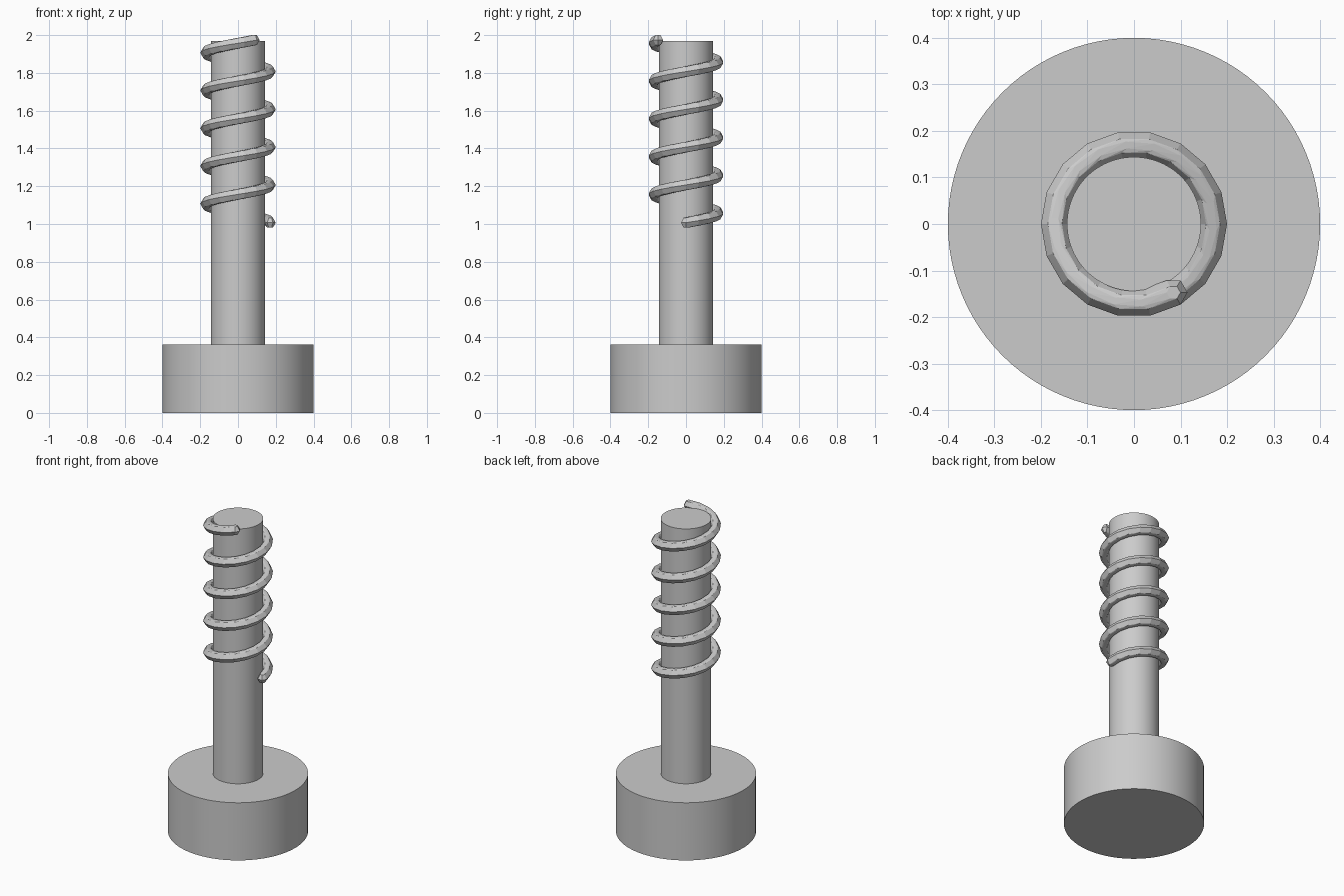
import bpy, bmesh
from math import radians, sin, cos
from mathutils import Matrix, Vector

cube = bpy.data.objects.get("Cube")
if cube:
    bpy.data.objects.remove(cube, do_unlink=True)

# Single grey material
grey = bpy.data.materials.new("plain_grey")
grey.use_nodes = True
colour = (0.6, 0.6, 0.6, 1)
grey.diffuse_color = colour
grey.node_tree.nodes["Principled BSDF"].inputs["Base Color"].default_value = colour


def cylinder(name, radius, bottom, top):
    bpy.ops.mesh.primitive_cylinder_add(vertices=96, radius=radius, depth=top - bottom,
                                        location=(0, 0, (bottom + top) / 2))
    ob = bpy.context.object
    ob.name = name
    ob.data.materials.append(grey)
    bpy.ops.object.shade_smooth_by_angle(angle=radians(30))
    return ob


# Head and shaft
HEAD_TOP = 0.363
cylinder("head", 0.4, 0, HEAD_TOP)
cylinder("shaft", 0.144, HEAD_TOP - 0.02, 1.968)

# Thread: faceted beads along a helix, each neighbouring pair wrapped in a hull
STEP, SEGMENTS, PITCH = 20, 87, 0.2
COIL, BEAD, START = 0.17, 0.03, 1.007


def bead_points(i):
    place = (Matrix.Translation((0, 0, START + PITCH * STEP * i / 360))
             @ Matrix.Rotation(radians(STEP * i), 4, 'Z')
             @ Matrix.Translation((COIL, 0, 0)))
    for polar in (30, 90, 150):
        p = radians(polar)
        for k in range(6):
            a = radians(60 * k)
            yield place @ (BEAD * Vector((sin(p) * cos(a), sin(p) * sin(a), cos(p))))


bm = bmesh.new()
for i in range(SEGMENTS):
    verts = [bm.verts.new(p) for j in (i, i + 1) for p in bead_points(j)]
    hull = bmesh.ops.convex_hull(bm, input=verts)
    inside = [v for v in set(hull["geom_interior"] + hull["geom_unused"])
              if isinstance(v, bmesh.types.BMVert)]
    bmesh.ops.delete(bm, geom=inside, context='VERTS')
bmesh.ops.recalc_face_normals(bm, faces=bm.faces)
mesh = bpy.data.meshes.new("thread")
bm.to_mesh(mesh)
bm.free()
mesh.materials.append(grey)
bpy.context.collection.objects.link(bpy.data.objects.new("thread", mesh))
